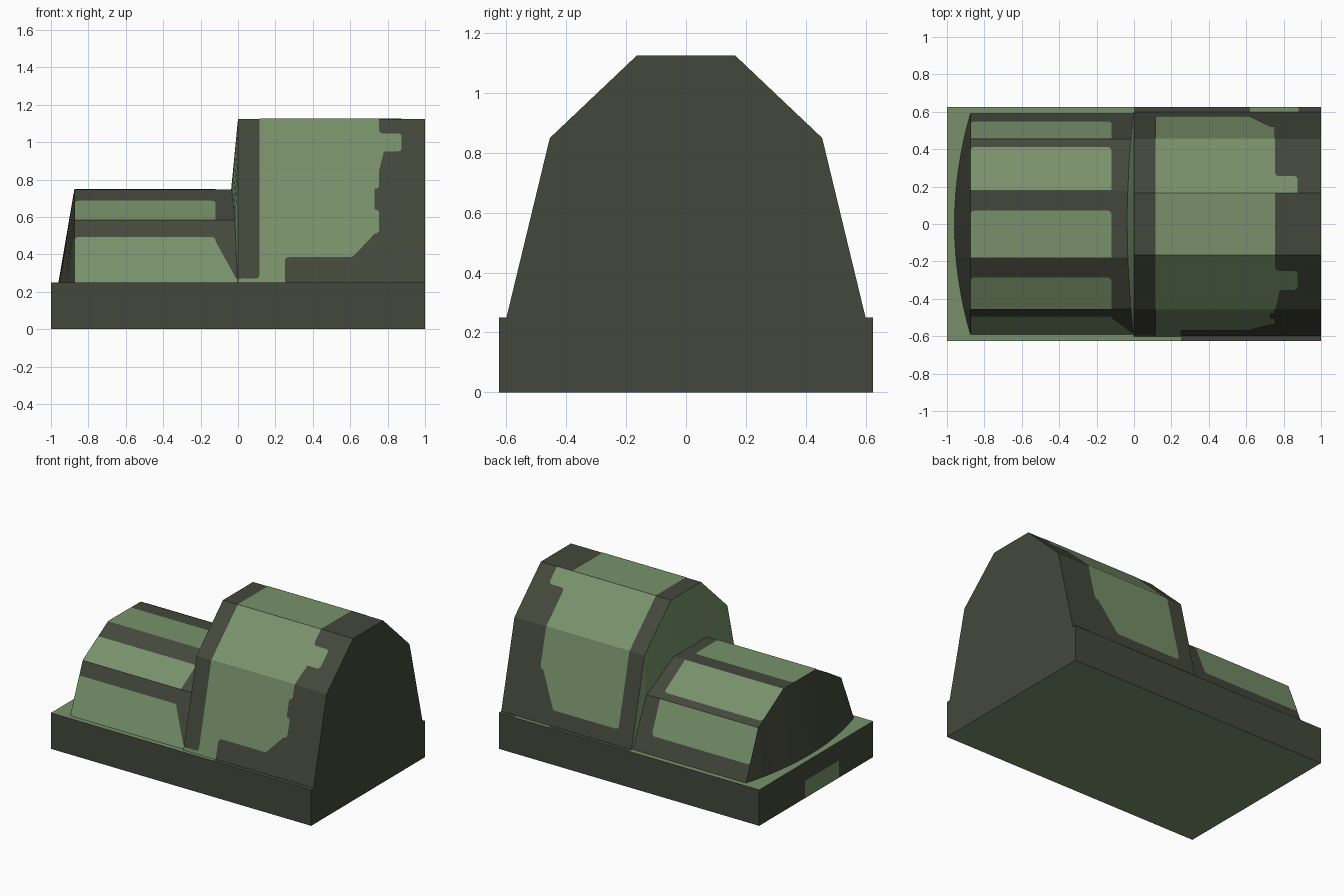
import bpy, bmesh
from mathutils import Vector

if "Cube" in bpy.data.objects:
    bpy.data.objects.remove(bpy.data.objects["Cube"])


def material(name, rgb):
    m = bpy.data.materials.new(name)
    m.diffuse_color = (*rgb, 1)
    m.use_nodes = True
    m.node_tree.nodes["Principled BSDF"].inputs["Base Color"].default_value = m.diffuse_color
    return m


DARK = material("dark olive grey", (0.057, 0.064, 0.044))
LIGHT = material("light moss green", (0.188, 0.283, 0.147))
LIFT = 0.002


def make(name, bm):
    me = bpy.data.meshes.new(name)
    bm.to_mesh(me)
    bm.free()
    ob = bpy.data.objects.new(name, me)
    me.materials.append(DARK)
    me.materials.append(LIGHT)
    bpy.context.collection.objects.link(ob)
    return ob


def hood(name, profile, x0, x1, cap_mat, bulge=0.085, steps=16):
    """Faceted tunnel with a bowed, raked end at x0 and a flat end at x1."""
    bm = bmesh.new()
    near = [bm.verts.new((x0, y, z)) for y, z in profile]
    far = [bm.verts.new((x1, y, z)) for y, z in profile]
    for i in range(len(profile) - 1):
        bm.faces.new((near[i], far[i], far[i + 1], near[i + 1]))
    bm.faces.new(far)
    # bowed end: vertical strips from a floor arc up to the profile
    w, floor = profile[-1]
    ys = sorted({round(-w + 2 * w * k / steps, 4) for k in range(steps + 1)} | {p[0] for p in profile})
    lows, tops = [], []
    for y in ys:
        for (ya, za), (yb, zb) in zip(profile, profile[1:]):
            if ya <= y <= yb:
                z = za + (zb - za) * (y - ya) / (yb - ya)
        lows.append(bm.verts.new((x0 - bulge * (1 - (y / w) ** 2), y, floor)))
        tops.append(bm.verts.new((x0, y, z)))
    for i in range(len(ys) - 1):
        f = bm.faces.new((lows[i], tops[i], tops[i + 1], lows[i + 1]))
        f.material_index = cap_mat
    bmesh.ops.remove_doubles(bm, verts=bm.verts, dist=1e-5)
    return make(name, bm)


def panel(bm, a, b, outline, r=0.025):
    """Rounded light plate on the hood face a-b; outline is (x, fraction from a to b)."""
    n = Vector((0, -(b[1] - a[1]), b[0] - a[0])).normalized() * LIFT
    pts = [Vector((x, a[0] + (b[0] - a[0]) * t, a[1] + (b[1] - a[1]) * t)) + n for x, t in outline]
    loop = []
    for i, p in enumerate(pts):
        if outline[i][1] in (0, 1):
            loop.append(p)
            continue
        ends = []
        for q in (pts[i - 1], pts[(i + 1) % len(pts)]):
            d = q - p
            ends.append(p + d.normalized() * min(r, d.length * 0.4))
        for s in (0, 0.33, 0.67, 1):
            loop.append(ends[0] * (1 - s) ** 2 + p * 2 * s * (1 - s) + ends[1] * s * s)
    bm.faces.new([bm.verts.new(p) for p in loop]).material_index = 1


def panels(name, profile, outlines):
    bm = bmesh.new()
    for a, b, o in zip(profile, profile[1:], outlines):
        panel(bm, a, b, o)
    bmesh.ops.triangulate(bm, faces=bm.faces)
    return make(name, bm)


def rect(x0, x1, t0, t1):
    return [(x0, t0), (x1, t0), (x1, t1), (x0, t1)]


def mirrored(half):
    return half + [(-y, z) for y, z in reversed(half)]


# base slab: dark sides, light top and underside
bm = bmesh.new()
bmesh.ops.create_cube(bm, size=1)
for v in bm.verts:
    v.co = (v.co.x * 2, v.co.y * 1.25, 0.125 + v.co.z * 0.25)
bm.normal_update()
for f in bm.faces:
    f.material_index = int(abs(f.normal.z) > 0.5)
make("base_slab", bm)

# dark strips along the narrow ledges, and the light patch on the left end
bm = bmesh.new()
z = 0.25 + LIFT
for x0, x1, y0, y1 in ((0.25, 1, -0.625, -0.6), (0, 0.62, 0.6, 0.625), (0.88, 1, 0.6, 0.625)):
    bm.faces.new([bm.verts.new(p) for p in ((x0, y0, z), (x1, y0, z), (x1, y1, z), (x0, y1, z))])
x = -1 - LIFT / 4
f = bm.faces.new([bm.verts.new(p) for p in ((x, 0.125, 0), (x, -0.25, 0), (x, -0.25, 0.12), (x, 0.125, 0.12))])
f.material_index = 1
make("base_paint", bm)

# low hood with one light panel per facet
low = mirrored([(-0.59, 0.25), (-0.455, 0.583), (-0.18, 0.748)])
hood("low_hood", low, -0.875, 0, 0)
L, R = -0.875, -0.12
panels("low_hood_panels", low, [
    [(L, 0), (0, 0), (0, 0.07), (R, 0.07), (R, 0.73), (L, 0.73)],
    rect(L, R, 0, 0.62), rect(L, R, 0, 0.7), rect(L, R, 0, 0.84), rect(L, R, 0, 0.67)])

# tall hood with stepped camouflage panels
tall = mirrored([(-0.6, 0.25), (-0.455, 0.85), (-0.165, 1.125)])
hood("tall_hood", tall, 0, 1, 1)
A, B, C, D = 0.115, 0.625, 0.755, 0.875
panels("tall_hood_panels", tall, [
    [(0, 0), (0.25, 0), (0.25, 0.225), (B, 0.225), (B, 0.433), (C, 0.433), (C, 0.65),
     (B, 0.65), (B, 0.833), (C, 0.833), (C, 1), (A, 1), (A, 0.033), (0, 0.033)],
    [(A, 0), (C, 0), (C, 0.36), (D, 0.36), (D, 0.71), (C, 0.71), (C, 1), (A, 1)],
    rect(A, C, 0, 1),
    [(A, 0), (D, 0), (D, 0.31), (C, 0.31), (C, 1), (A, 1)],
    [(A, 0), (C, 0), (C, 0.45), (B, 0.45), (B, 0.83), (A, 0.83)]])
